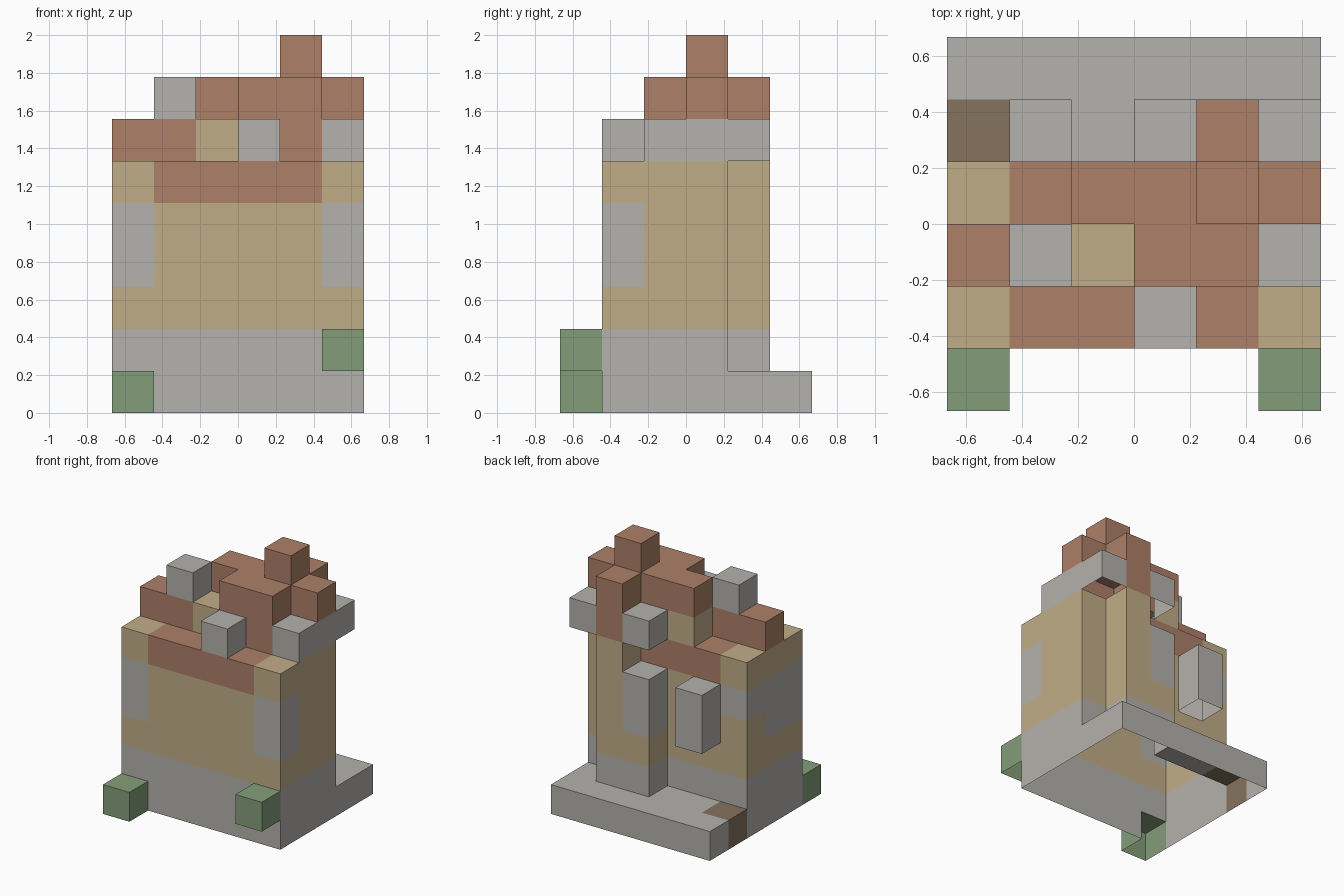
import bpy, bmesh
from mathutils import Vector

if "Cube" in bpy.data.objects:
    bpy.data.objects.remove(bpy.data.objects["Cube"])

U = 2 / 9  # edge of one block


def material(name, rgb):
    m = bpy.data.materials.new(name)
    lin = [(c / 255 / 12.92) if c < 11 else ((c / 255 + 0.055) / 1.055) ** 2.4 for c in rgb]
    m.diffuse_color = (*lin, 1)
    m.use_nodes = True
    m.node_tree.nodes["Principled BSDF"].inputs["Base Color"].default_value = m.diffuse_color
    return m


MATS = {
    "stone": material("stone_grey", (181, 178, 173)),
    "sand": material("sand_tan", (193, 174, 137)),
    "brick": material("brick_brown", (173, 128, 104)),
    "leaf": material("leaf_green", (132, 158, 122)),
    "soil": material("soil_brown", (134, 114, 95)),
}
NAMES = list(MATS)
blocks = {}  # (i, j, k) -> (part, colour)


def fill(part, colour, x, y, z):
    """Fill an inclusive range of block positions; later calls repaint."""
    for i in range(x[0], x[1] + 1):
        for j in range(y[0], y[1] + 1):
            for k in range(z[0], z[1] + 1):
                blocks[i, j, k] = (part, colour)


def one(part, colour, i, j, k):
    fill(part, colour, (i, i), (j, j), (k, k))


# Ground slab with a soil patch
fill("base", "stone", (0, 5), (1, 5), (0, 0))
one("base", "soil", 0, 4, 0)

# Main walls: stone footing, sand body, brick band at the top
fill("walls", "stone", (0, 5), (1, 3), (1, 1))
fill("walls", "sand", (0, 5), (1, 3), (2, 5))
fill("walls", "brick", (1, 4), (1, 3), (5, 5))
for i in (0, 5):  # grey corner patches
    fill("walls", "stone", (i, i), (1, 1), (3, 4))
fill("walls", "stone", (0, 0), (2, 3), (4, 4))
one("walls", "stone", 0, 2, 3)

# Bushes at the front
one("left_bush", "leaf", 0, 0, 0)
one("right_bush", "leaf", 5, 0, 1)

# Buttresses and hanging box on the back
for i in (3, 4):
    one("buttress", "stone", i, 4, 1)
one("buttress", "sand", 3, 4, 2)
fill("buttress", "stone", (3, 3), (4, 4), (3, 4))
fill("buttress", "sand", (4, 4), (4, 4), (2, 5))
fill("buttress", "brick", (4, 4), (4, 4), (6, 7))
fill("hanging_box", "stone", (1, 1), (4, 4), (3, 4))

# Lower roof layer
fill("lower_roof", "brick", (0, 1), (2, 2), (6, 6))
fill("lower_roof", "sand", (2, 2), (2, 3), (6, 6))
fill("lower_roof", "brick", (3, 4), (2, 3), (6, 6))
fill("roof_ledge", "stone", (5, 5), (2, 4), (6, 6))
one("front_roof_block", "stone", 3, 1, 6)
one("back_roof_block", "stone", 3, 4, 6)

# Upper roof layer and chimney
one("top_roof_block", "stone", 1, 2, 7)
fill("upper_roof", "brick", (3, 4), (2, 2), (7, 7))
fill("upper_roof", "brick", (2, 5), (3, 3), (7, 7))
one("chimney", "brick", 4, 3, 8)

# Exposed sides of a block (undersides stay open)
SIDES = {
    (1, 0, 0): ((1, 0, 0), (1, 1, 0), (1, 1, 1), (1, 0, 1)),
    (-1, 0, 0): ((0, 1, 0), (0, 0, 0), (0, 0, 1), (0, 1, 1)),
    (0, 1, 0): ((1, 1, 0), (0, 1, 0), (0, 1, 1), (1, 1, 1)),
    (0, -1, 0): ((0, 0, 0), (1, 0, 0), (1, 0, 1), (0, 0, 1)),
    (0, 0, 1): ((0, 0, 1), (1, 0, 1), (1, 1, 1), (0, 1, 1)),
}


def build(part):
    bm = bmesh.new()
    for cell, (owner, colour) in blocks.items():
        if owner != part:
            continue
        for step, corners in SIDES.items():
            if tuple(a + b for a, b in zip(cell, step)) in blocks:
                continue
            pts = [(Vector(cell) + Vector(c) - Vector((3, 3, 0))) * U for c in corners]
            face = bm.faces.new([bm.verts.new(p) for p in pts])
            face.material_index = NAMES.index(colour)
    bmesh.ops.remove_doubles(bm, verts=bm.verts[:], dist=1e-4)
    mesh = bpy.data.meshes.new(part)
    for m in MATS.values():
        mesh.materials.append(m)
    bm.to_mesh(mesh)
    bm.free()
    bpy.context.collection.objects.link(bpy.data.objects.new(part, mesh))


for part in dict.fromkeys(owner for owner, _ in blocks.values()):
    build(part)
